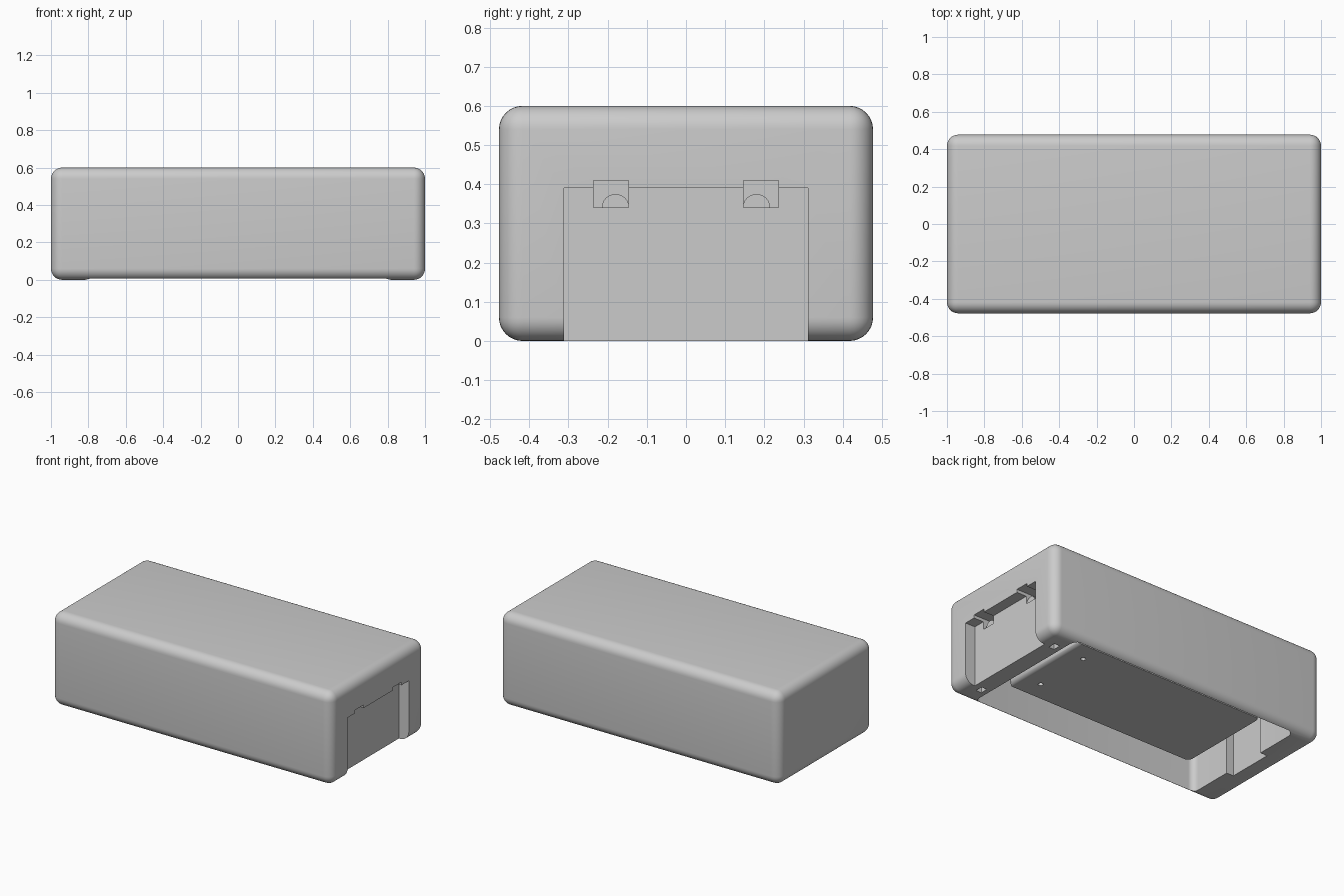
import bpy, bmesh, math

if "Cube" in bpy.data.objects:
    bpy.data.objects.remove(bpy.data.objects["Cube"])

W, D, H, R = 2.0, 0.955, 0.6, 0.06   # outer size and edge radius

grey = bpy.data.materials.new("plain grey")
grey.diffuse_color = (0.6, 0.6, 0.6, 1)
grey.use_nodes = True
grey.node_tree.nodes["Principled BSDF"].inputs["Base Color"].default_value = grey.diffuse_color


def finish(name, bm):
    me = bpy.data.meshes.new(name)
    bm.to_mesh(me)
    bm.free()
    me.materials.append(grey)
    ob = bpy.data.objects.new(name, me)
    bpy.context.collection.objects.link(ob)
    return ob


def box(name, x, y, z, radius=0, pick=lambda e: True, segments=8):
    """Box from (min, max) ranges, rounding the edges chosen by pick."""
    bm = bmesh.new()
    bmesh.ops.create_cube(bm, size=1)
    for v in bm.verts:
        v.co = [(a + b) / 2 + c * (b - a) for c, (a, b) in zip(v.co, (x, y, z))]
    if radius:
        bmesh.ops.bevel(bm, geom=[e for e in bm.edges if pick(e)], offset=radius,
                        segments=segments, profile=0.5, affect='EDGES')
    return finish(name, bm)


def upright(e):
    a, b = (v.co for v in e.verts)
    return abs(a.z - b.z) > 1e-4


def cylinder(name, loc, r, depth, along_x=False):
    bm = bmesh.new()
    bmesh.ops.create_cone(bm, cap_ends=True, segments=24, radius1=r, radius2=r, depth=depth)
    ob = finish(name, bm)
    if along_x:
        ob.rotation_euler = (0, math.pi / 2, 0)
    ob.location = loc
    return ob


def cut(ob, cutters):
    """Subtract every cutter, then bake the result and remove the cutters."""
    for c in cutters:
        c.hide_render = True
        m = ob.modifiers.new("cut", 'BOOLEAN')
        m.operation, m.solver, m.object = 'DIFFERENCE', 'EXACT', c
    bpy.context.view_layer.update()
    dg = bpy.context.evaluated_depsgraph_get()
    me = bpy.data.meshes.new_from_object(ob.evaluated_get(dg))
    ob.modifiers.clear()
    ob.data = me
    for c in cutters:
        bpy.data.objects.remove(c)


def smooth(ob):
    bpy.ops.object.select_all(action='DESELECT')
    ob.select_set(True)
    bpy.context.view_layer.objects.active = ob
    bpy.ops.object.shade_smooth_by_angle(angle=math.radians(30))


# Outer housing, hollow and open underneath
housing = box("housing", (-W / 2, W / 2), (-D / 2, D / 2), (0, H), R)
cutters = [
    box("cavity_cutter", (-0.82, 0.82), (-0.445, 0.445), (-0.2, 0.56), 0.04, upright),
    box("end_recess_cutter", (0.93, 1.2), (-0.312, 0.312), (-0.2, 0.39)),
    box("end_notch_cutter", (-0.87, -0.8), (-0.15, 0.15), (-0.2, 0.4)),
]
for s in (-1, 1):
    # latch pockets at the top of the end recess
    ys = sorted((s * 0.147, s * 0.236))
    cutters.append(box("latch_cutter", (0.86, 1.2), ys, (0.34, 0.41)))
    # small pockets under the end strip
    ys = sorted((s * 0.30, s * 0.35))
    cutters.append(box("pocket_cutter", (0.85, 0.89), ys, (-0.1, 0.08)))
cut(housing, cutters)
smooth(housing)

# Thin wall plate closing the recess is part of the housing; latch pegs sit in it
for s, side in ((-1, "front"), (1, "back")):
    peg = cylinder(side + "_latch_peg", (0.89, s * 0.18, 0.34), 0.035, 0.07, True)
    smooth(peg)

# Inner block hanging from the ceiling, rounded corners, two screw holes
block = box("inner_block", (-0.675, 0.675), (-0.315, 0.315), (0.1, 0.565), 0.03,
            lambda e: upright(e) or all(v.co.x > 0.6 and v.co.z < 0.2 for v in e.verts))
cut(block, [cylinder("hole_cutter", (0.54, s * 0.19, 0.1), 0.015, 0.08) for s in (-1, 1)])
smooth(block)
